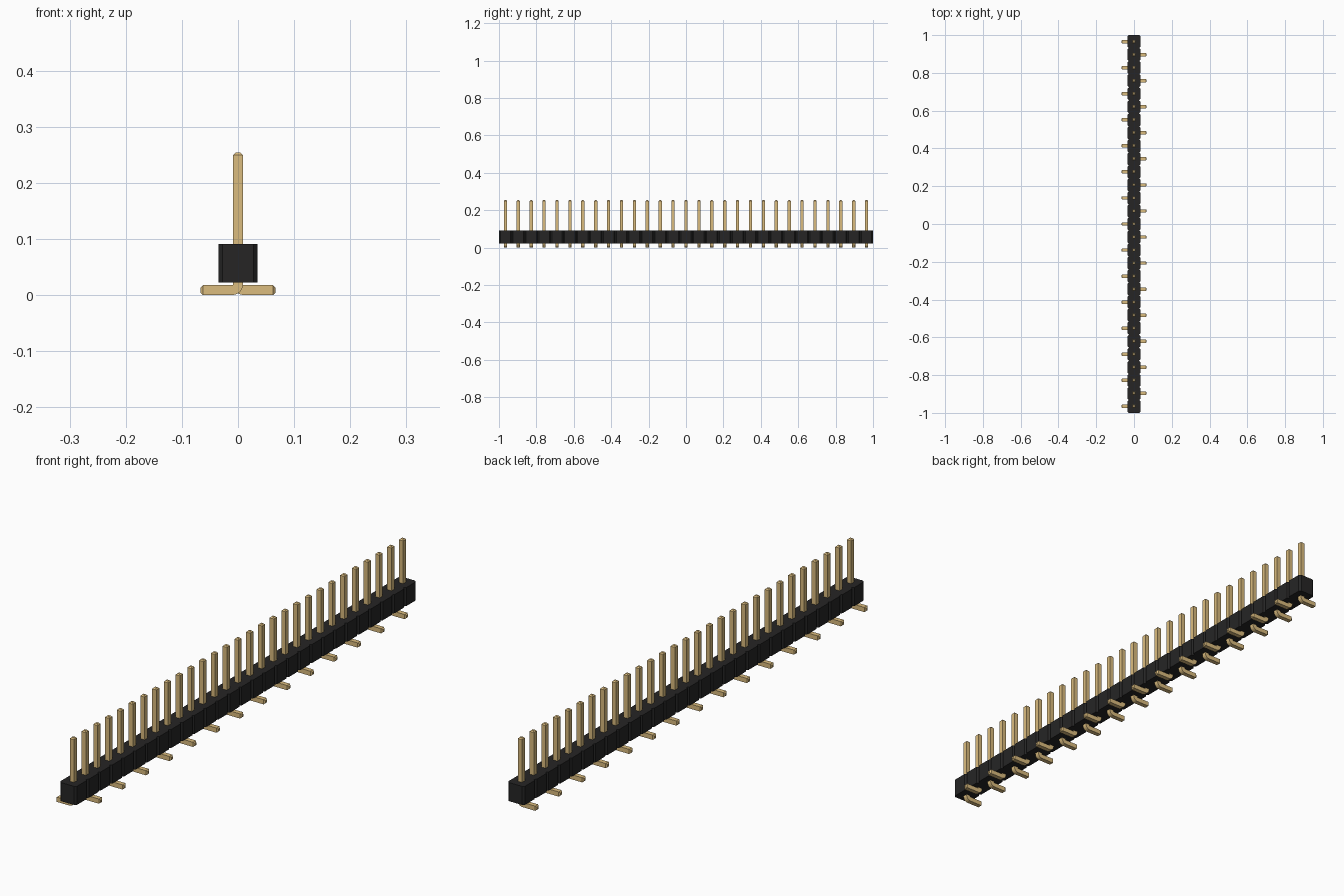
import bpy, bmesh, math

cube = bpy.data.objects.get("Cube")
if cube:
    bpy.data.objects.remove(cube, do_unlink=True)

COUNT = 29
PITCH = 2 / COUNT
HALF = PITCH / 2            # half width of the housing
CHAMFER = PITCH / 10
BODY_Z, BODY_TOP = 0.022, 0.091
PIN = 0.0174                # pin thickness
R = PIN / 2
TIP = PIN / 4
PIN_TOP, FOOT_END = 0.254, 0.067


def make_material(name, color):
    mat = bpy.data.materials.new(name)
    mat.use_nodes = True
    mat.diffuse_color = color
    bsdf = mat.node_tree.nodes["Principled BSDF"]
    bsdf.inputs["Base Color"].default_value = color
    bsdf.inputs["Roughness"].default_value = 0.5
    return mat


def make_object(name, bm, mat):
    bmesh.ops.recalc_face_normals(bm, faces=bm.faces)
    mesh = bpy.data.meshes.new(name)
    bm.to_mesh(mesh)
    bm.free()
    mesh.materials.append(mat)
    obj = bpy.data.objects.new(name, mesh)
    bpy.context.collection.objects.link(obj)
    return obj


black = make_material("black plastic", (0.019, 0.0185, 0.0185, 1))
gold = make_material("gold metal", (0.709, 0.504, 0.21, 1))

# Housing: outline with V notches between the units, extruded upward
side = []
for i in range(COUNT):
    y = -1 + i * PITCH
    side += [(HALF - CHAMFER, y), (HALF, y + CHAMFER), (HALF, y + PITCH - CHAMFER)]
side.append((HALF - CHAMFER, 1))
outline = side + [(-x, y) for x, y in reversed(side)]
bm = bmesh.new()
base = bm.faces.new([bm.verts.new((x, y, BODY_Z)) for x, y in outline])
top = bmesh.ops.extrude_face_region(bm, geom=[base], use_keep_orig=True)["geom"]
bmesh.ops.translate(bm, vec=(0, 0, BODY_TOP - BODY_Z),
                    verts=[v for v in top if isinstance(v, bmesh.types.BMVert)])
make_object("housing", bm, black)


def pin_sections():
    """Cross-sections as (outer point, inner point, half depth), top to foot."""
    rings = [((R - TIP, PIN_TOP), (TIP - R, PIN_TOP), R - TIP),
             ((R, PIN_TOP - TIP), (-R, PIN_TOP - TIP), R)]
    # rounded bend around a small inner radius
    small = 0.0015
    cx, cz = -R - small, PIN + small
    for k in range(7):
        a = math.pi / 2 * k / 6
        c, s = math.cos(a), math.sin(a)
        big = PIN + small
        rings.append(((cx + big * c, cz - big * s),
                      (cx + small * c, cz - small * s), R))
    rings.append(((TIP - FOOT_END, 0), (TIP - FOOT_END, PIN), R))
    rings.append(((-FOOT_END, TIP), (-FOOT_END, PIN - TIP), R - TIP))
    return rings


# Pins: feet alternate between the two sides
sections = pin_sections()
for i in range(COUNT):
    flip = 1 if i % 2 == 0 else -1
    y = -1 + (i + 0.5) * PITCH
    bm = bmesh.new()
    loops = []
    for (ox, oz), (ix, iz), d in sections:
        corners = [(ox, -d, oz), (ox, d, oz), (ix, d, iz), (ix, -d, iz)]
        loops.append([bm.verts.new((px * flip, py, pz)) for px, py, pz in corners])
    for a, b in zip(loops, loops[1:]):
        for k in range(4):
            n = (k + 1) % 4
            bm.faces.new((a[k], a[n], b[n], b[k]))
    bm.faces.new(loops[0])
    bm.faces.new(loops[-1])
    pin = make_object(f"pin_{i + 1}", bm, gold)
    pin.location.y = y
